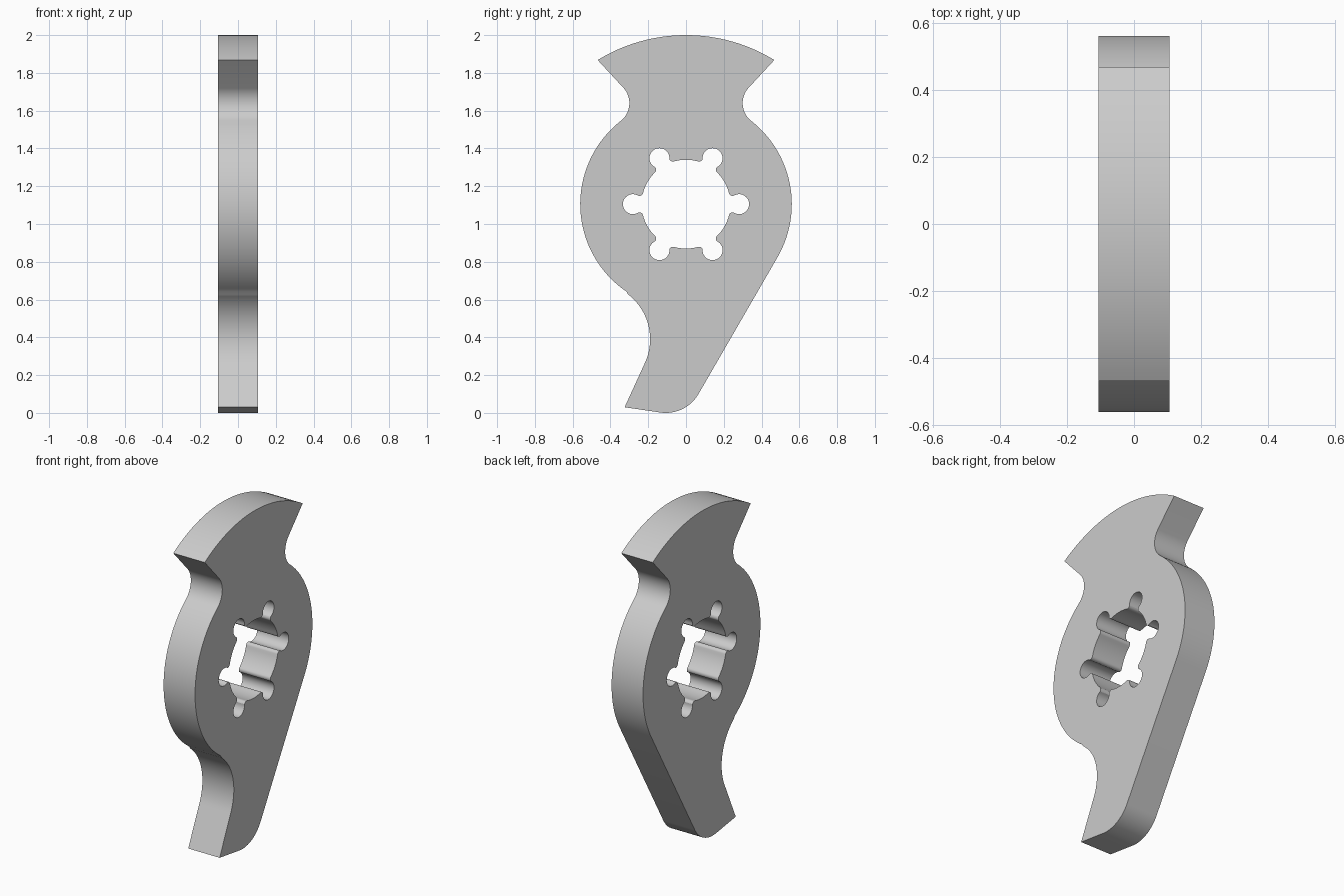
import bpy
from math import sin, cos, radians, degrees, asin, sqrt, pi

if "Cube" in bpy.data.objects:
    bpy.data.objects.remove(bpy.data.objects["Cube"])

HALF_THICK = 0.105
HUB_Z, HUB_R, CROWN_R = 1.105, 0.56, 0.895


def arc(cy, cz, r, start, end, n):
    """Points on an arc in the y-z plane, angles in degrees."""
    steps = [radians(start + (end - start) * i / n) for i in range(n + 1)]
    return [(cy + r * cos(a), cz + r * sin(a)) for a in steps]


# Outer outline, counter-clockwise from the right tip of the crown
outline = arc(0, HUB_Z, CROWN_R, 58.5, 121.5, 32)        # crown
outline += arc(-0.42, 1.64, 0.12, 41, -51.9, 18)         # left neck
outline += arc(0, HUB_Z, HUB_R, 128.1, 235.6, 40)[1:]    # left hub
outline += arc(-0.49, 0.39, 0.30, 55.6, -26, 24)[1:]     # hook hollow
outline += [(-0.325, 0.03)]                              # hook tip
outline += arc(-0.107, 0.20, 0.20, -98, -30, 18)         # rounded foot
outline += arc(0, HUB_Z, HUB_R, -30, 51.9, 32)           # right hub
outline += arc(0.42, 1.64, 0.12, 231.9, 139, 18)[1:]     # right neck

# Centre bore with six keyhole slots and rounded slot mouths
BORE_R, NECK, FILLET, LOBE_R, LOBE_D = 0.235, 0.043, 0.02, 0.053, 0.281
fil_d, fil_off = BORE_R + FILLET, NECK + FILLET
fil_along = sqrt(fil_d ** 2 - fil_off ** 2)
fil_ang = degrees(asin(fil_off / fil_d))
lobe_ang = 180 - degrees(asin(NECK / LOBE_R))
slot = arc(fil_along, -fil_off, FILLET, 180 - fil_ang, 90, 6)
slot += arc(LOBE_D, 0, LOBE_R, -lobe_ang, lobe_ang, 24)
slot += arc(fil_along, fil_off, FILLET, -90, -180 + fil_ang, 6)
slot += arc(0, 0, BORE_R, fil_ang, 60 - fil_ang, 10)[1:-1]
bore = []
for k in range(6):
    c, s = cos(k * pi / 3), sin(k * pi / 3)
    bore += [(y * c - z * s, HUB_Z + y * s + z * c) for y, z in slot]

# Filled flat curve, extruded to the plate thickness
curve = bpy.data.curves.new("hooked_plate", 'CURVE')
curve.dimensions = '2D'
curve.fill_mode = 'BOTH'
curve.extrude = HALF_THICK
for pts in (outline, bore):
    spline = curve.splines.new('POLY')
    spline.points.add(len(pts) - 1)
    for p, (y, z) in zip(spline.points, pts):
        p.co = (y, z, 0, 1)
    spline.use_cyclic_u = True

plate = bpy.data.objects.new("hooked_plate", curve)
bpy.context.collection.objects.link(plate)
plate.rotation_euler = (pi / 2, 0, pi / 2)
bpy.context.view_layer.objects.active = plate
plate.select_set(True)
bpy.ops.object.convert(target='MESH')
bpy.ops.object.transform_apply(location=False, rotation=True, scale=False)

# Weld caps to walls and smooth the curved walls
bpy.ops.object.mode_set(mode='EDIT')
bpy.ops.mesh.select_all(action='SELECT')
bpy.ops.mesh.remove_doubles(threshold=0.0002)
bpy.ops.mesh.normals_make_consistent(inside=False)
bpy.ops.object.mode_set(mode='OBJECT')
bpy.ops.object.shade_smooth_by_angle(angle=radians(30))
